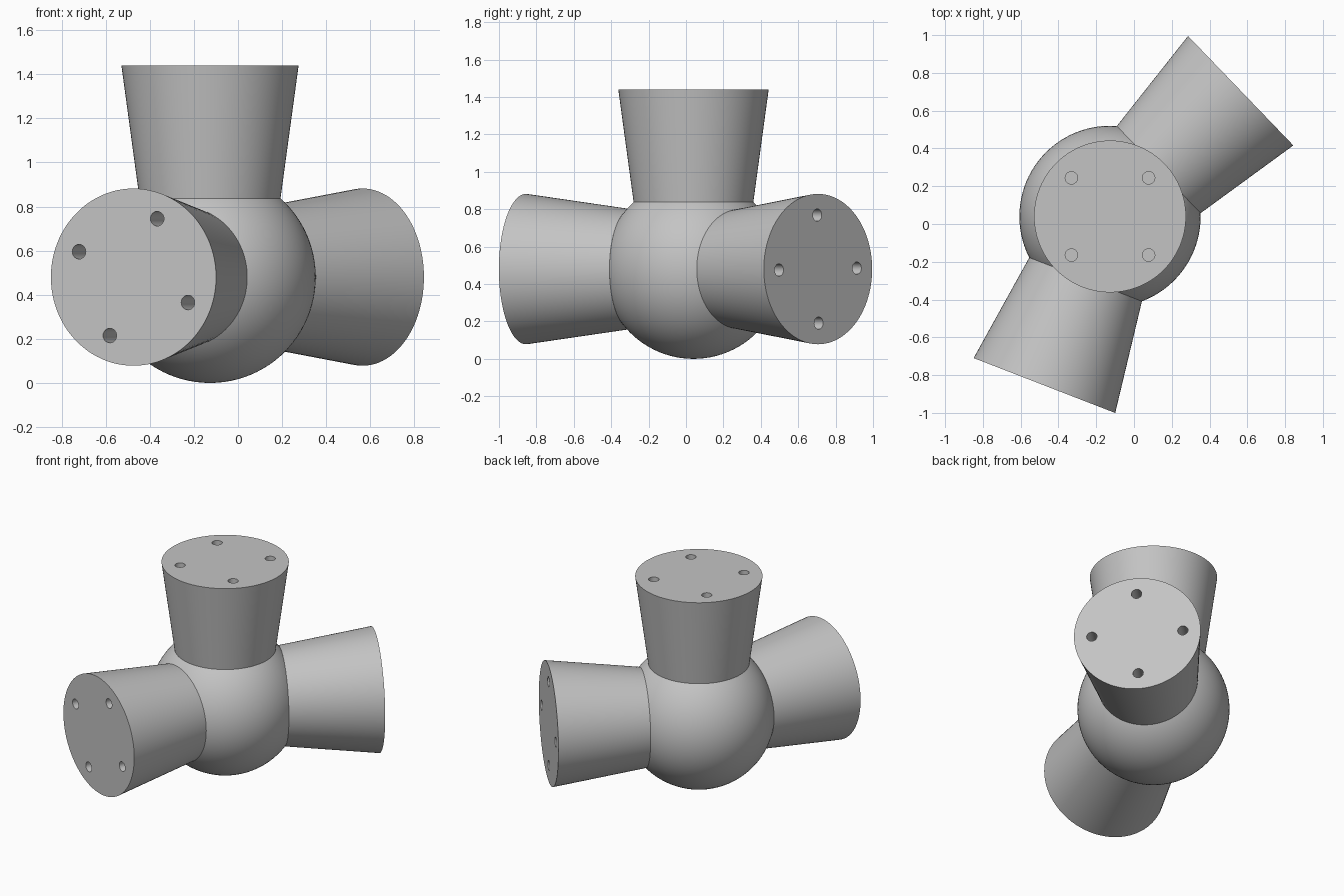
import bpy, math
from mathutils import Vector, Matrix

cube = bpy.data.objects.get("Cube")
if cube:
    bpy.data.objects.remove(cube, do_unlink=True)

CENTRE = Vector((-0.127, 0.04, 0.48))
BALL_R = 0.48
NECK_R, END_R = 0.32, 0.402       # arm radius at the ball and at the end face
END_DIST = 0.96                   # ball centre to end face
NECK_DIST = math.sqrt(BALL_R ** 2 - NECK_R ** 2)
HOLE_R, HOLE_CIRCLE, HOLE_DEPTH = 0.033, 0.289, 0.25

grey = bpy.data.materials.new("light grey")
grey.use_nodes = True
grey.diffuse_color = (0.55, 0.55, 0.55, 1)
grey.node_tree.nodes["Principled BSDF"].inputs["Base Color"].default_value = (0.55, 0.55, 0.55, 1)


def finish(obj, name):
    obj.name = name
    obj.data.materials.clear()
    obj.data.materials.append(grey)
    bpy.ops.object.select_all(action="DESELECT")
    obj.select_set(True)
    bpy.context.view_layer.objects.active = obj
    bpy.ops.object.shade_smooth_by_angle(angle=math.radians(30))


def arm(name, axis, up, hole_angle):
    """Flared arm along axis, with four bolt holes in its end face."""
    axis, up = Vector(axis).normalized(), Vector(up)
    side = up.cross(axis)
    frame = Matrix((side, up, axis)).transposed().to_4x4()
    place = Matrix.Translation(CENTRE) @ frame

    bpy.ops.mesh.primitive_cone_add(vertices=96, radius1=NECK_R, radius2=END_R,
                                    depth=END_DIST - NECK_DIST)
    body = bpy.context.object
    body.matrix_world = place @ Matrix.Translation((0, 0, (END_DIST + NECK_DIST) / 2))

    for k in range(4):
        a = math.radians(hole_angle + 90 * k)
        bpy.ops.mesh.primitive_cylinder_add(vertices=24, radius=HOLE_R, depth=HOLE_DEPTH * 2)
        cutter = bpy.context.object
        cutter.hide_render = True
        cutter.matrix_world = place @ Matrix.Translation(
            (HOLE_CIRCLE * math.cos(a), HOLE_CIRCLE * math.sin(a), END_DIST))
        bpy.context.view_layer.update()
        cut = body.modifiers.new("bolt_hole", "BOOLEAN")
        cut.operation, cut.solver, cut.object = "DIFFERENCE", "EXACT", cutter
        bpy.context.view_layer.objects.active = body
        bpy.ops.object.modifier_apply(modifier=cut.name)
        bpy.data.objects.remove(cutter, do_unlink=True)
    finish(body, name)


def level(degrees):
    a = math.radians(degrees)
    return (math.cos(a), math.sin(a), 0)


# Central ball
bpy.ops.mesh.primitive_uv_sphere_add(segments=96, ring_count=48, radius=BALL_R, location=CENTRE)
finish(bpy.context.object, "hub_ball")

# Arms: one upright, two level
arm("top_arm", (0, 0, 1), (0, 1, 0), 45)
arm("back_left_arm", level(43.9), (0, 0, 1), 1)
arm("front_right_arm", level(248.8), (0, 0, 1), 66.5)
